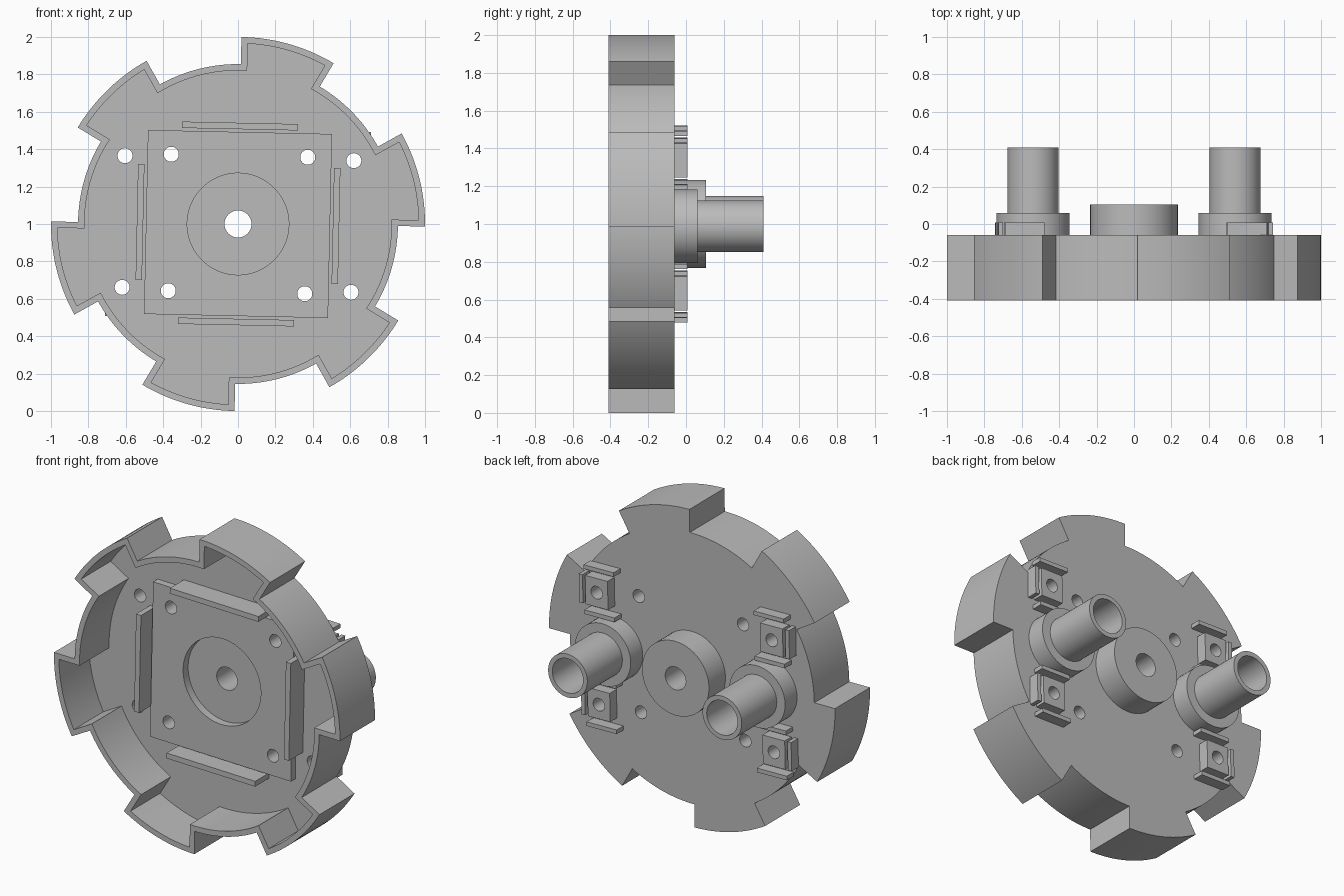
import bpy, bmesh
from math import sin, cos, asin, radians, pi

if "Cube" in bpy.data.objects:
    bpy.data.objects.remove(bpy.data.objects["Cube"])

grey = bpy.data.materials.new("plain grey")
grey.use_nodes = True
GREY = (0.5, 0.5, 0.5, 1)
grey.diffuse_color = GREY
grey.node_tree.nodes["Principled BSDF"].inputs["Base Color"].default_value = GREY

TWIST = radians(-1.25)   # the whole part is turned slightly about its axle
RIM, FLOOR, BACK = -0.41, -0.115, -0.06
BIG, SMALL, WALL = 1.0, 0.855, 0.034


def circle(r, cx=0, cz=0, n=64):
    return [(cx + r * cos(2 * pi * i / n), cz + r * sin(2 * pi * i / n)) for i in range(n)]


def rect(hx, hz, cx=0, cz=0):
    return [(cx - hx, cz - hz), (cx + hx, cz - hz), (cx + hx, cz + hz), (cx - hx, cz + hz)]


def toothed(inset):
    """Six-toothed outline, moved inwards by an even wall thickness."""
    pts = []
    for k in range(6):
        start, end = radians(60 * k + 0.5), radians(60 * k + 30.2)
        for r, a, b, s in ((BIG, start, end, 1), (SMALL, end, start + pi / 3, -1)):
            r -= inset
            off = s * asin(inset / r)
            a, b = a + off, b - off
            pts += [(r * cos(a + (b - a) * i / 16), r * sin(a + (b - a) * i / 16)) for i in range(17)]
    return pts


def prisms(name, outlines, y0, y1):
    """Extrude flat outlines along y into one object."""
    bm = bmesh.new()
    for pts in outlines:
        ring = [bm.verts.new((x * cos(TWIST) - z * sin(TWIST), y0,
                              1 + x * sin(TWIST) + z * cos(TWIST))) for x, z in pts]
        face = bm.faces.new(ring)
        new = bmesh.ops.extrude_face_region(bm, geom=[face])["geom"]
        bmesh.ops.translate(bm, vec=(0, y1 - y0, 0),
                            verts=[v for v in new if isinstance(v, bmesh.types.BMVert)])
    bmesh.ops.recalc_face_normals(bm, faces=bm.faces)
    mesh = bpy.data.meshes.new(name)
    bm.to_mesh(mesh)
    bm.free()
    mesh.materials.append(grey)
    obj = bpy.data.objects.new(name, mesh)
    bpy.context.collection.objects.link(obj)
    return obj


def activate(obj):
    bpy.ops.object.select_all(action="DESELECT")
    obj.select_set(True)
    bpy.context.view_layer.objects.active = obj


def cut(obj, *cutters):
    activate(obj)
    for c in cutters:
        mod = obj.modifiers.new("cut", "BOOLEAN")
        mod.operation, mod.solver, mod.object = "DIFFERENCE", "EXACT", c
        bpy.ops.object.modifier_apply(modifier=mod.name)


corners = [(sx, sz) for sx in (-1, 1) for sz in (-1, 1)]
BX, BZ = 0.612, 0.352    # bracket hole position
PEG = 0.54

# Cutters
cavity = prisms("cavity_cutter", [toothed(WALL)], RIM - 0.1, FLOOR)
recess = prisms("recess_cutter", [circle(0.272)], -0.3, -0.11)
holes = prisms("hole_cutter", [circle(0.072)]
               + [circle(0.04, 0.365 * sx, 0.365 * sz, 32) for sx, sz in corners]
               + [circle(0.04, BX * sx, BZ * sz, 32) for sx, sz in corners], -0.6, 0.6)
bores = prisms("bore_cutter", [circle(0.108, s * PEG) for s in (-1, 1)], -0.04, 0.6)
cutters = [cavity, recess, holes, bores]

# Toothed cup, open to the front
cup = prisms("toothed_cup", [toothed(0)], RIM, BACK)
cut(cup, cavity, recess, holes)

# Square pad with round recess, and the four fences around it
pad = prisms("square_pad", [rect(0.492, 0.492)], -0.16, FLOOR)
cut(pad, recess, holes)
fences = prisms("pad_fences", [rect(0.31, 0.017, 0, s * 0.524) for s in (-1, 1)]
                + [rect(0.017, 0.31, s * 0.524, 0) for s in (-1, 1)], -0.255, FLOOR)

# Centre boss on the back
boss = prisms("centre_boss", [circle(0.234)], BACK, 0.105)
cut(boss, holes)

# Two hollow pegs with collars
collars = prisms("peg_collars", [circle(0.195, s * PEG) for s in (-1, 1)], BACK, 0.06)
pegs = prisms("pegs", [circle(0.137, s * PEG) for s in (-1, 1)], BACK, 0.41)
cut(collars, bores)
cut(pegs, bores)

# Brackets: drilled block, strips above and below, outer plate
blocks = prisms("bracket_blocks", [rect(0.078, 0.09, BX * sx, BZ * sz) for sx, sz in corners], BACK, 0.008)
cut(blocks, holes)
strips = prisms("bracket_strips", [rect(0.105, 0.013, 0.595 * sx, BZ * sz + t)
                                   for sx, sz in corners for t in (-0.142, 0.142)], BACK, 0.008)
plates = prisms("bracket_plates", [rect(0.013, 0.09, 0.722 * sx, BZ * sz) for sx, sz in corners], BACK, 0.008)

for c in cutters:
    bpy.data.objects.remove(c)
for obj in (cup, pad, boss, collars, pegs, blocks):
    activate(obj)
    bpy.ops.object.shade_smooth_by_angle(angle=radians(30))
